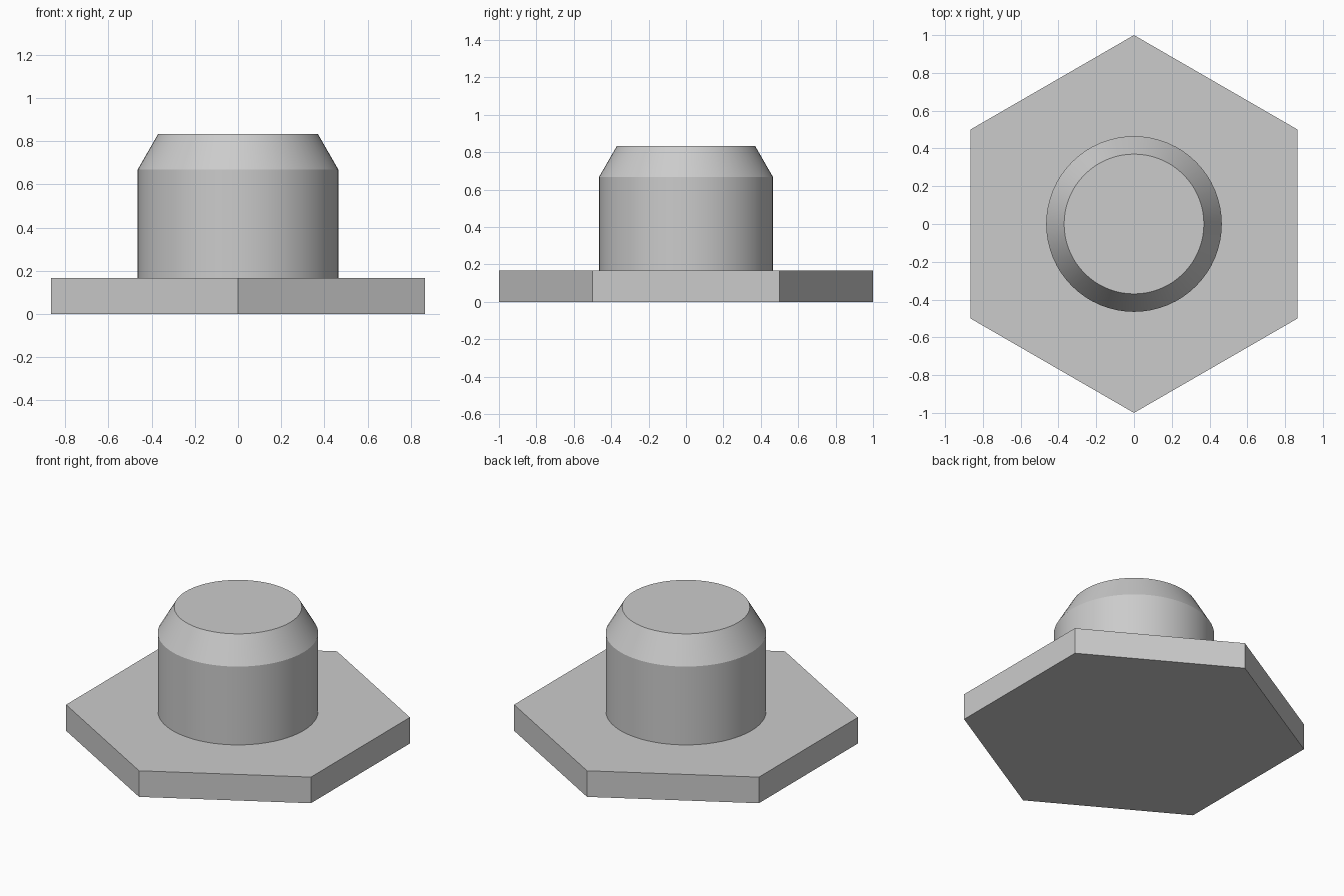
import bpy
import bmesh
import math

cube = bpy.data.objects.get("Cube")
if cube:
    bpy.data.objects.remove(cube, do_unlink=True)

grey = bpy.data.materials.new("plain grey")
grey.use_nodes = True
grey.diffuse_color = (0.6, 0.6, 0.6, 1)
grey.node_tree.nodes["Principled BSDF"].inputs["Base Color"].default_value = grey.diffuse_color


def turned_solid(name, sides, profile, start=0.0):
    """Closed solid from (radius, height) rings listed bottom to top."""
    bm = bmesh.new()
    rings = []
    for radius, z in profile:
        angles = [start + math.tau * i / sides for i in range(sides)]
        rings.append([bm.verts.new((radius * math.cos(a), radius * math.sin(a), z)) for a in angles])
    for low, high in zip(rings, rings[1:]):
        for i in range(sides):
            j = (i + 1) % sides
            bm.faces.new((low[i], low[j], high[j], high[i]))
    bm.faces.new(rings[0][::-1])
    bm.faces.new(rings[-1])
    mesh = bpy.data.meshes.new(name)
    bm.to_mesh(mesh)
    bm.free()
    mesh.materials.append(grey)
    obj = bpy.data.objects.new(name, mesh)
    bpy.context.collection.objects.link(obj)
    return obj


# Hexagonal base with corners at front and back
turned_solid("hex_base", 6, [(1.0, 0), (1.0, 0.167)], math.pi / 2)

# Round post with a chamfered top, seated slightly into the base
post = turned_solid("round_post", 64, [(0.465, 0.15), (0.465, 0.668), (0.37, 0.833)])
bpy.ops.object.select_all(action="DESELECT")
post.select_set(True)
bpy.context.view_layer.objects.active = post
bpy.ops.object.shade_smooth_by_angle(angle=math.radians(25))
